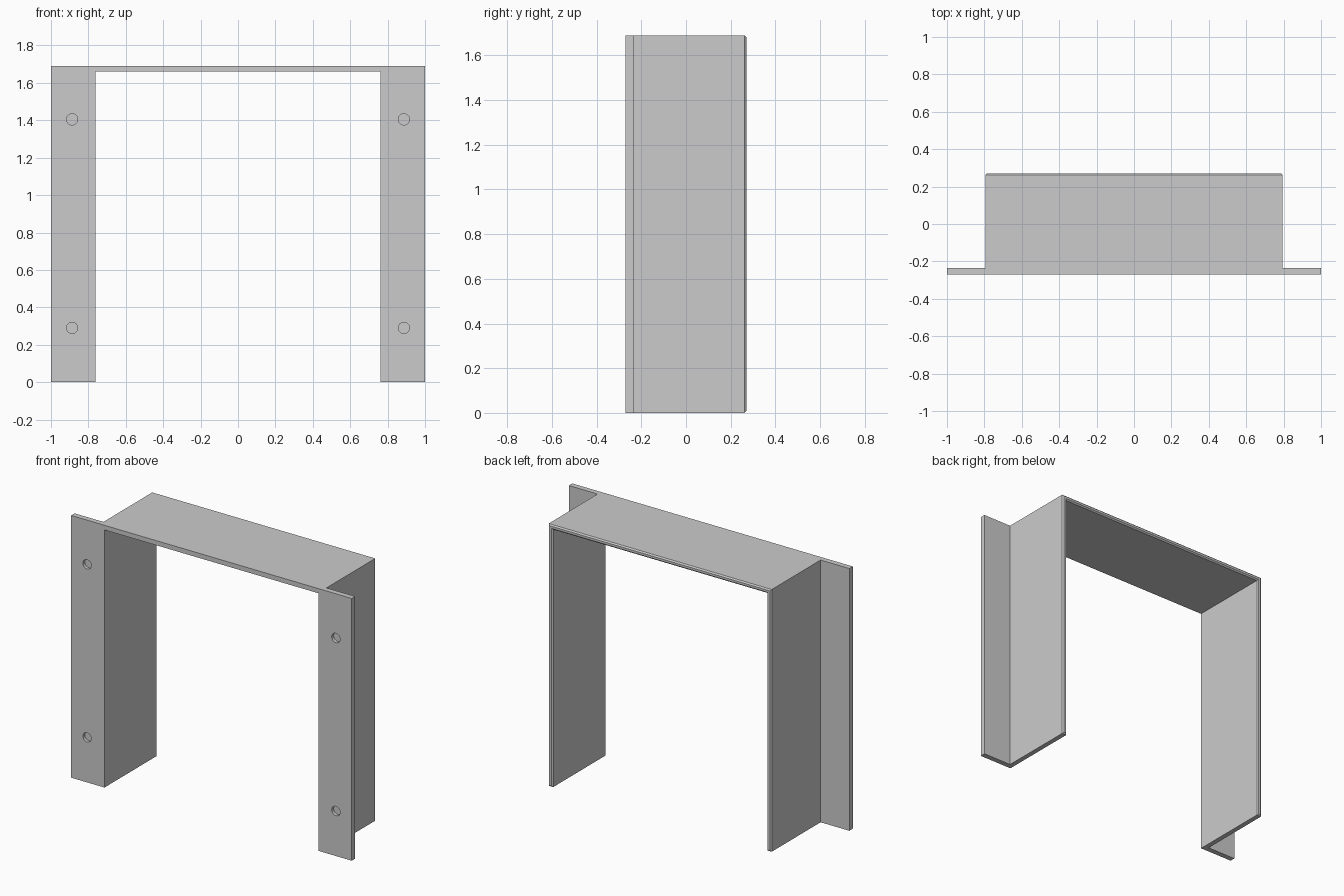
import bpy, bmesh
from math import pi
from mathutils import Matrix, Vector

if "Cube" in bpy.data.objects:
    bpy.data.objects.remove(bpy.data.objects["Cube"])

FRONT, LIP, BACK = -0.27, -0.235, 0.27   # y of front face, flange rear, back rim
INNER, OUTER, EDGE = 0.763, 0.795, 1.0   # x of wall inside, wall outside, flange edge
TOP, UNDER = 1.69, 1.66                  # z of top panel faces
CHAMFER = 0.008


def finish(bm, name):
    bmesh.ops.recalc_face_normals(bm, faces=bm.faces[:])
    mesh = bpy.data.meshes.new(name)
    bm.to_mesh(mesh)
    bm.free()
    obj = bpy.data.objects.new(name, mesh)
    bpy.context.collection.objects.link(obj)
    return obj


def extrude(bm, faces, depth):
    new = bmesh.ops.extrude_face_region(bm, geom=faces)["geom"]
    verts = [g for g in new if isinstance(g, bmesh.types.BMVert)]
    bmesh.ops.translate(bm, verts=verts, vec=(0, depth, 0))
    return [g for g in new if isinstance(g, bmesh.types.BMFace)]


# Front outline: U-shaped frame with a flange on each side
bm = bmesh.new()
outline = [(-OUTER, 0), (-OUTER, TOP), (OUTER, TOP), (OUTER, 0),
           (INNER, 0), (INNER, UNDER), (-INNER, UNDER), (-INNER, 0)]
u = [bm.verts.new((x, FRONT, z)) for x, z in outline]
bm.faces.new(u)
for bottom, top, x in ((u[0], u[1], -EDGE), (u[3], u[2], EDGE)):
    bm.faces.new((bottom, top, bm.verts.new((x, FRONT, TOP)), bm.verts.new((x, FRONT, 0))))
bmesh.ops.recalc_face_normals(bm, faces=bm.faces[:])

# Flange thickness, then the deep walls and top panel
rear = extrude(bm, bm.faces[:], LIP - FRONT)
frame = [f for f in rear if len(f.verts) == 8]
extrude(bm, frame, BACK - LIP)
bmesh.ops.recalc_face_normals(bm, faces=bm.faces[:])

# Small chamfer around the back rim
rim = [e for e in bm.edges if all(v.co.y > BACK - 0.001 for v in e.verts)]
bmesh.ops.bevel(bm, geom=rim, offset=CHAMFER, segments=1, affect='EDGES', profile=0.5)
bmesh.ops.dissolve_limit(bm, angle_limit=0.01, verts=bm.verts[:], edges=bm.edges[:])
bracket = finish(bm, "flanged_bracket")

# Shallow round screw recesses in the flanges
bm = bmesh.new()
for x in (-0.887, 0.887):
    for z in (0.29, 1.405):
        place = Matrix.Translation((x, FRONT, z)) @ Matrix.Rotation(pi / 2, 4, 'X')
        bmesh.ops.create_cone(bm, cap_ends=True, segments=32, radius1=0.03,
                              radius2=0.03, depth=0.04, matrix=place)
cutter = finish(bm, "screw_recess_cutter")
cutter.hide_render = True
cutter.display_type = 'WIRE'

cut = bracket.modifiers.new("screw_recesses", 'BOOLEAN')
cut.operation = 'DIFFERENCE'
cut.solver = 'EXACT'
cut.object = cutter
